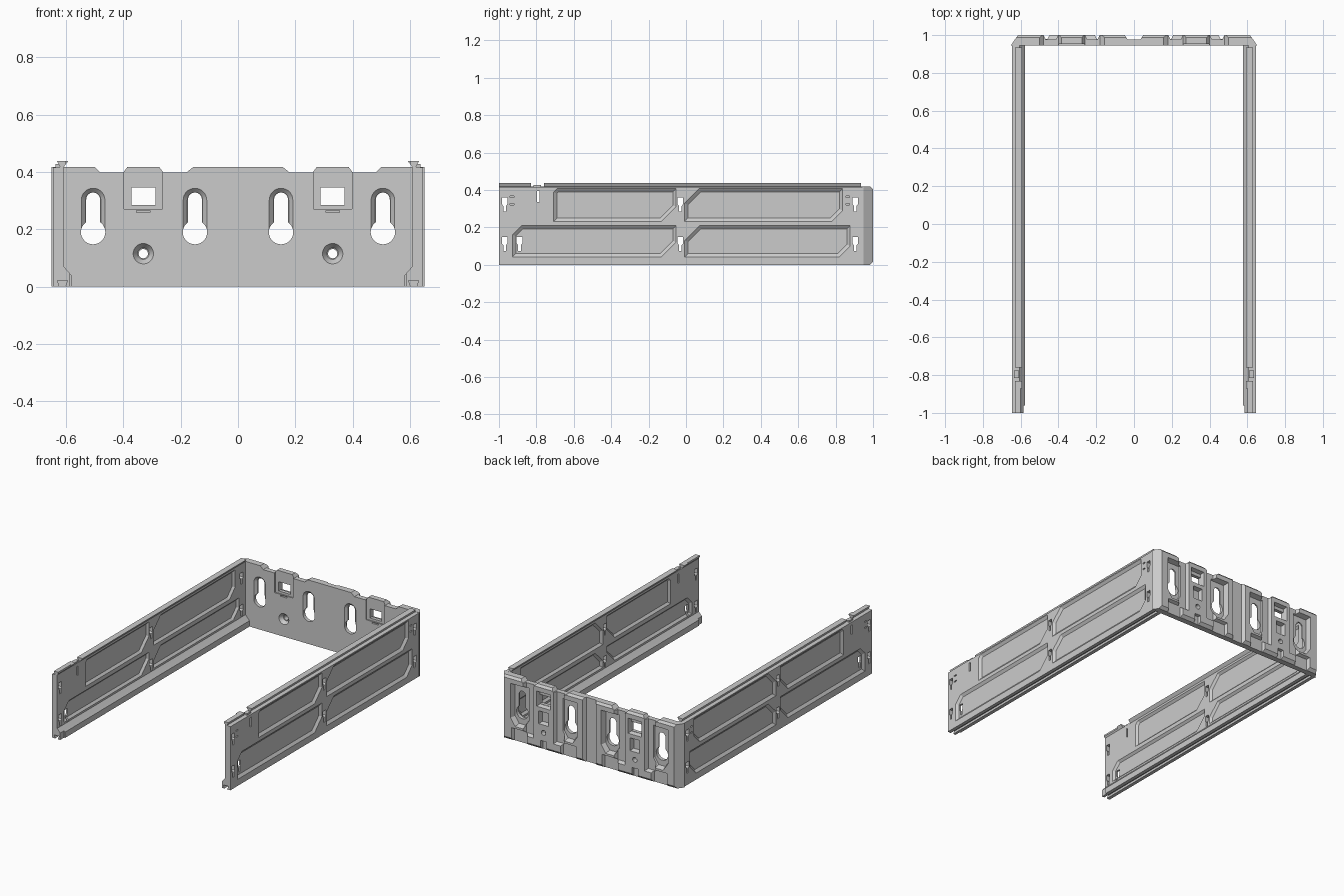
import bpy, bmesh, math
from mathutils import Vector, Matrix

if "Cube" in bpy.data.objects:
    bpy.data.objects.remove(bpy.data.objects["Cube"])


def inset(poly, d):
    """Offset a counter-clockwise convex outline inwards."""
    pts, out = [Vector(p) for p in poly], []
    for i, p in enumerate(pts):
        a = (p - pts[i - 1]).normalized()
        b = (pts[(i + 1) % len(pts)] - p).normalized()
        n1, n2 = Vector((-a.y, a.x)), Vector((-b.y, b.x))
        out.append(p + (n1 + n2) * d / (1 + n1.dot(n2)))
    return out


def prism(name, poly, axis, d0, d1, taper=0.0):
    """Outline extruded along an axis from d0 to d1, optionally tapering."""
    bm = bmesh.new()
    place = {'x': lambda p, d: (d, p[0], p[1]),
             'y': lambda p, d: (p[0], d, p[1]),
             'z': lambda p, d: (p[0], p[1], d)}[axis]
    end = inset(poly, taper) if taper else poly
    A = [bm.verts.new(place(p, d0)) for p in poly]
    B = [bm.verts.new(place(p, d1)) for p in end]
    bm.faces.new(A)
    bm.faces.new(B)
    for i in range(len(A)):
        j = (i + 1) % len(A)
        bm.faces.new((A[i], A[j], B[j], B[i]))
    bmesh.ops.recalc_face_normals(bm, faces=bm.faces)
    me = bpy.data.meshes.new(name)
    bm.to_mesh(me)
    bm.free()
    ob = bpy.data.objects.new(name, me)
    bpy.context.collection.objects.link(ob)
    return ob


def cut(target, *args):
    """Subtract a prism from the target and discard the cutter."""
    c = prism("cutter", *args)
    c.hide_render = True
    m = target.modifiers.new("cut", 'BOOLEAN')
    m.operation, m.solver, m.object = 'DIFFERENCE', 'EXACT', c
    bpy.context.view_layer.objects.active = target
    bpy.ops.object.modifier_apply(modifier=m.name)
    bpy.data.objects.remove(c)


def rect(x0, x1, y0, y1):
    return [(x0, y0), (x1, y0), (x1, y1), (x0, y1)]


def panel(y0, y1, z0, z1, c1, c2):
    """Rectangle with chamfers at upper left (c1) and lower right (c2)."""
    return [(y0, z0), (y1 - c2, z0), (y1, z0 + c2), (y1, z1), (y0 + c1, z1), (y0, z1 - c1)]


def stadium(x, z0, z1, r, n=14):
    """Upright slot with round ends centred on z0 and z1."""
    arc = [math.pi * i / n for i in range(n + 1)]
    return ([(x + r * math.cos(a), z1 + r * math.sin(a)) for a in arc] +
            [(x - r * math.cos(a), z0 - r * math.sin(a)) for a in arc])


def circle(x, z, r, n=28):
    return [(x + r * math.cos(2 * math.pi * i / n), z + r * math.sin(2 * math.pi * i / n)) for i in range(n)]


def finish(ob):
    bpy.ops.object.select_all(action='DESELECT')
    ob.select_set(True)
    bpy.context.view_layer.objects.active = ob
    bpy.ops.object.shade_smooth_by_angle(angle=math.radians(20))


# Side rail: web with dovetail tongue on top and matching groove in the foot
section = [(.578, 0), (.602, 0), (.594, .022), (.63, .022), (.622, 0), (.645, 0), (.645, .415),
           (.621, .418), (.631, .438), (.592, .438), (.607, .418), (.607, .07), (.585, .045), (.578, .038)]
rail = prism("right_side_rail", section, 'y', -1, .95)

# Recessed panels, outside and inside
for y0, y1, z0, z1, c1, c2 in ((-.71, -.05, .23, .41, .02, .08), (-.01, .84, .23, .41, .08, .06),
                               (-.93, -.05, .04, .212, .05, .08), (-.01, .88, .04, .212, .08, .06)):
    cut(rail, panel(y0, y1, z0, z1, c1, c2), 'x', .647, .632, .02)
    cut(rail, panel(y0, y1, max(z0, .08), z1 - .004, c1, c2), 'x', .605, .62, .016)

# Key-shaped hanging slots and small slits through the web
for y, z in ((-.97, .33), (-.97, .12), (-.89, .12), (-.03, .33), (-.03, .12), (.905, .33), (.905, .12)):
    key = [(y - .007, z - .045), (y + .007, z - .045), (y + .007, z - .015), (y + .015, z - .005),
           (y + .015, z + .03), (y - .015, z + .03), (y - .015, z - .005), (y - .007, z - .015)]
    cut(rail, key, 'x', .56, .67)
cut(rail, rect(-.797, -.783, .335, .395), 'x', .56, .67)
for y in (-.93, .865):
    for z in (.325, .365):
        cut(rail, rect(y - .01, y + .01, z - .004, z + .004), 'x', .635, .67)

# Gaps in the tongue: latch notch near the front, and the rear end
for y0, y1 in ((-.83, -.76), (.935, .97)):
    cut(rail, rect(y0, y1, .4185, .45), 'x', .56, .67)
# Stepped lead-in on the inside of the tongue and foot at the front
cut(rail, rect(-1.01, -.87, .419, .45), 'x', .58, .6)
cut(rail, rect(-1.01, -.96, -.01, .05), 'x', .57, .585)
finish(rail)

latch = prism("right_latch", rect(-.815, -.775, .41, .427), 'x', .61, .636)
for ob, name in ((rail, "left_side_rail"), (latch, "left_latch")):
    me = ob.data.copy()
    me.transform(Matrix.Scale(-1, 4, (1, 0, 0)))
    me.flip_normals()
    bpy.context.collection.objects.link(bpy.data.objects.new(name, me))

# Back wall: outline with dips in the top edge
half = [(.65, 0), (.65, .418), (.5, .418), (.48, .398), (.4, .398), (.385, .418),
        (.275, .418), (.26, .398), (.18, .398), (.155, .418)]
wall = prism("back_wall", half + [(-x, z) for x, z in reversed(half)], 'y', .945, 1)

# Sloped top and bottom rear edges (y, z outline run across the width)
cut(wall, [(.982, -.001), (1.002, -.001), (1.002, .02)], 'x', -.7, .7)
cut(wall, [(.985, .42), (1.002, .402), (1.002, .42)], 'x', -.7, .7)
# Centre channel
cut(wall, rect(-.05, .05, -.05, .46), 'y', 1.002, .978, .015)

for s in (1, -1):
    # Chamfered corner
    tri = [(s * .652, .945), (s * .652, 1.01), (s * .608, 1.01)]
    cut(wall, tri, 'z', -.1, .5)
    # Vertical channels beside the latch column
    for x in (.44, .22):
        cut(wall, rect(s * x - .04, s * x + .04, .06, .46), 'y', 1.002, .978, .012)
    # Hanging keyholes with bevelled front and rear pockets
    for x in (.505 * s, .15 * s):
        pocket = [(x - .03, .1), (x + .03, .1), (x + .064, .15), (x + .064, .375), (x - .064, .375), (x - .064, .15)]
        cut(wall, pocket, 'y', 1.002, .968, .012)
        cut(wall, rect(x - .058, x + .058, -.05, .088), 'y', 1.002, .98, .01)
        cut(wall, stadium(x, .19, .302, .043), 'y', .943, .96, .016)
        cut(wall, stadium(x, .19, .304, .024), 'y', .9, 1.1)
        cut(wall, circle(x, .19, .0425), 'y', .9, 1.1)
    # Latch column: recessed plate, window, slit, rear pockets
    x = .33 * s
    cut(wall, rect(x - .067, x + .067, .27, .46), 'y', .943, .952)
    cut(wall, rect(x - .042, x + .042, .285, .345), 'y', .9, 1.1)
    cut(wall, rect(x - .05, x + .05, .275, .375), 'y', 1.002, .975, .008)
    cut(wall, rect(x - .024, x + .024, .258, .265), 'y', .943, .96)
    cut(wall, rect(x - .035, x + .035, .165, .25), 'y', 1.002, .972, .008)
    cut(wall, rect(x - .022, x + .022, -.05, .06), 'y', 1.002, .982, .004)
    # Countersunk screw hole
    cut(wall, circle(x, .115, .037), 'y', .943, .968, .017)
    cut(wall, circle(x, .115, .016), 'y', .9, 1.1)
finish(wall)
